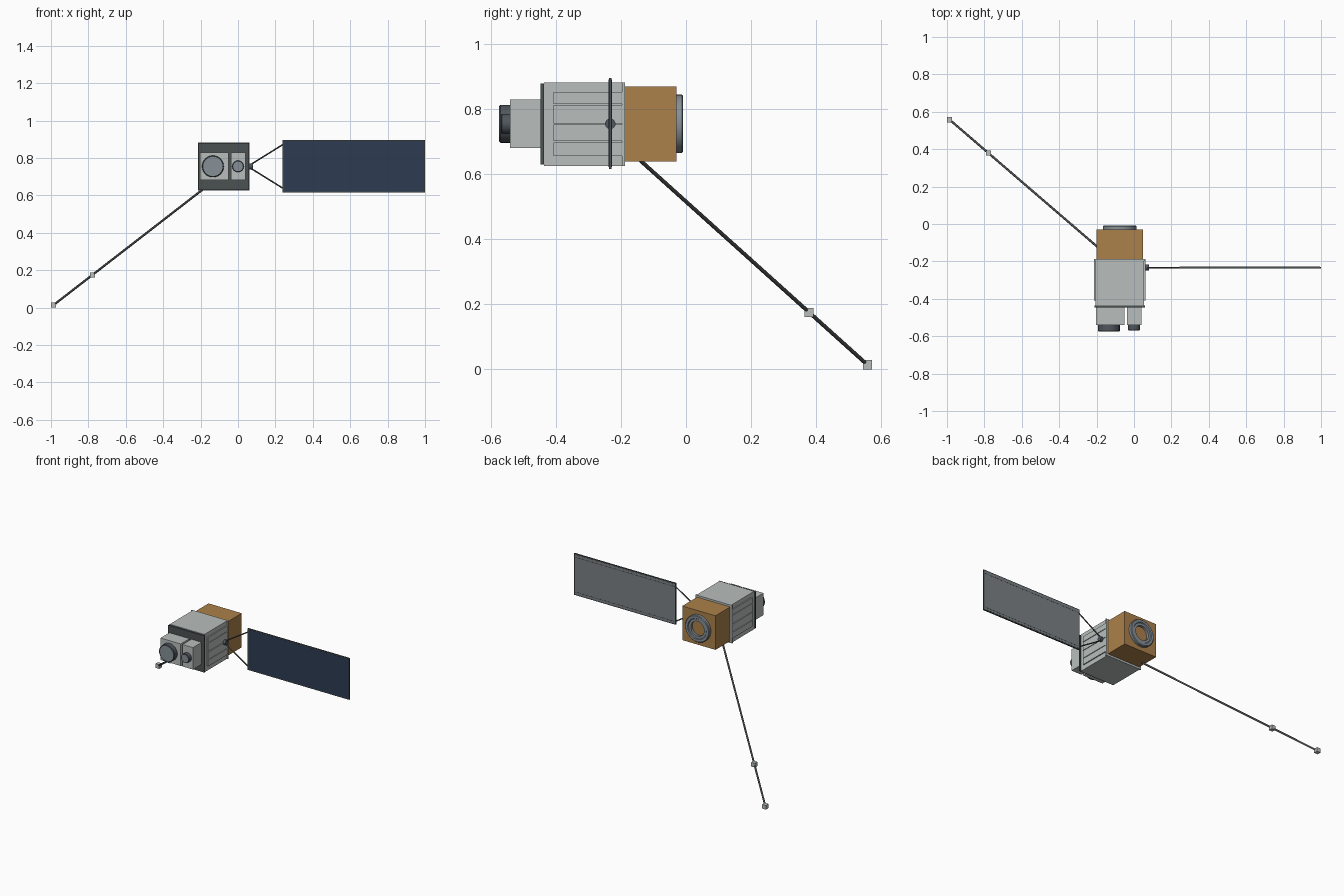
import bpy, bmesh, math
from mathutils import Vector

cube = bpy.data.objects.get("Cube")
if cube:
    bpy.data.objects.remove(cube, do_unlink=True)


def material(name, r, g, b):
    m = bpy.data.materials.new(name)
    m.use_nodes = True
    m.diffuse_color = (r, g, b, 1)
    m.node_tree.nodes["Principled BSDF"].inputs["Base Color"].default_value = (r, g, b, 1)
    return m


HULL = material("hull_grey", 0.48, 0.52, 0.51)
FOIL = material("gold_foil", 0.41, 0.22, 0.07)
DARK = material("dark_trim", 0.07, 0.085, 0.085)
CELL = material("cell_blue", 0.027, 0.045, 0.085)
BACK = material("panel_back_grey", 0.20, 0.22, 0.24)
METAL = material("ring_metal", 0.24, 0.28, 0.31)
BARREL = material("barrel_grey", 0.08, 0.095, 0.11)
ROD = material("rod_grey", 0.07, 0.075, 0.075)


def finish(name, bm, mat, smooth=False):
    bmesh.ops.recalc_face_normals(bm, faces=bm.faces)
    me = bpy.data.meshes.new(name)
    bm.to_mesh(me)
    bm.free()
    me.materials.append(mat)
    ob = bpy.data.objects.new(name, me)
    bpy.context.scene.collection.objects.link(ob)
    if smooth:
        bpy.ops.object.select_all(action='DESELECT')
        ob.select_set(True)
        bpy.context.view_layer.objects.active = ob
        bpy.ops.object.shade_smooth_by_angle(angle=math.radians(35))
    return ob


def box(name, x, y, z, mat, bevel=0):
    """Box given by its (low, high) range on each axis."""
    bm = bmesh.new()
    bmesh.ops.create_cube(bm, size=1)
    for v in bm.verts:
        v.co = [sum(r) / 2 + c * (r[1] - r[0]) for c, r in zip(v.co, (x, y, z))]
    if bevel:
        bmesh.ops.bevel(bm, geom=bm.edges[:], offset=bevel, segments=1, affect='EDGES')
    return finish(name, bm, mat)


def rod(name, a, b, radius, mat, sides=12):
    """Straight cylinder between two points."""
    a, b = Vector(a), Vector(b)
    bm = bmesh.new()
    bmesh.ops.create_cone(bm, cap_ends=True, segments=sides, radius1=radius,
                          radius2=radius, depth=(b - a).length)
    turn = (b - a).to_track_quat('Z', 'Y')
    for v in bm.verts:
        v.co = turn @ v.co + (a + b) / 2
    return finish(name, bm, mat, True)


def lathe(name, profile, x, z, mat, sides=40):
    """Closed (radius, y) profile spun about an axis along y."""
    bm = bmesh.new()
    rings = []
    for i in range(sides):
        t = math.tau * i / sides
        rings.append([bm.verts.new((x + r * math.cos(t), y, z + r * math.sin(t)))
                      for r, y in profile])
    n = len(profile)
    for i, ring in enumerate(rings):
        nxt = rings[(i + 1) % sides]
        for j in range(n):
            k = (j + 1) % n
            bm.faces.new((ring[j], ring[k], nxt[k], nxt[j]))
    return finish(name, bm, mat, True)


MID_X, MID_Z = -0.076, 0.755

# Main body, front plate and rear flange
box("body", (-0.206, 0.054), (-0.437, -0.19), (0.626, 0.883), HULL)
box("front_plate", (-0.211, 0.06), (-0.447, -0.437), (0.63, 0.879), DARK)
box("rear_flange", (-0.214, 0.062), (-0.197, -0.188), (0.626, 0.883), HULL)

# Ribbed radiator strips on both sides
levels = (0.655, 0.70, 0.755, 0.815, 0.855)
for side, x in (("right", (-0.213, -0.2)), ("left", (0.05, 0.061))):
    for i, (low, high) in enumerate(zip(levels, levels[1:])):
        box(f"{side}_radiator_{i}", x, (-0.408, -0.197), (low + 0.002, high - 0.002), HULL)

# Foil-wrapped rear bay with its docking ring
box("foil_bay", (-0.2, 0.049), (-0.19, -0.03), (0.639, 0.87), FOIL)
lathe("docking_ring", [(0.05, -0.032), (0.05, -0.014), (0.066, -0.014), (0.07, -0.009),
                       (0.086, -0.009), (0.09, -0.013), (0.09, -0.032)],
      MID_X, MID_Z, METAL)

# Instrument housings with their barrels and lenses
for name, x, cx, radius, front in (("large", (-0.203, -0.051), -0.134, 0.058, -0.575),
                                   ("small", (-0.038, 0.041), 0.0, 0.031, -0.57)):
    box(name + "_housing", x, (-0.541, -0.445), (0.681, 0.83), HULL)
    lathe(name + "_barrel", [(radius * 0.9, -0.538), (radius, -0.538),
                             (radius, front + 0.004), (radius - 0.004, front),
                             (radius * 0.9, front)], cx, MID_Z, BARREL)
    rod(name + "_lens", (cx, -0.538, MID_Z), (cx, front + 0.002, MID_Z),
        radius * 0.905, METAL, 40)

# Solar wing: frame, cells, back sheet and back seams
WY = -0.233
box("wing_frame", (0.238, 1.0), (WY - 0.004, WY + 0.004), (0.616, 0.897), DARK)
inner_x, inner_z = (0.244, 0.994), (0.622, 0.891)
box("solar_cells", inner_x, (WY - 0.005, WY), inner_z, CELL)
box("wing_back", inner_x, (WY, WY + 0.005), inner_z, BACK)

# Wing hub and the two yoke rods
rod("hub", (0.05, WY, MID_Z), (0.08, WY, MID_Z), 0.016, BARREL, 24)
for name, sign in (("upper", 1), ("lower", -1)):
    end = MID_Z + sign * 0.118
    rod(name + "_yoke", (0.068, WY, MID_Z + sign * 0.01), (0.242, WY, end), 0.004, ROD)
    box(name + "_back_seam", inner_x, (WY, WY + 0.0056), (end - 0.0015, end + 0.0015), DARK)

# Sensor boom with two small sensor blocks
tip, middle = Vector((-0.986, 0.558, 0.014)), Vector((-0.778, 0.379, 0.175))
rod("boom", tip, (-0.175, -0.14, 0.642), 0.006, ROD)
for name, p in (("tip_sensor", tip), ("middle_sensor", middle)):
    box(name, *[(c - 0.014, c + 0.014) for c in p], HULL)
